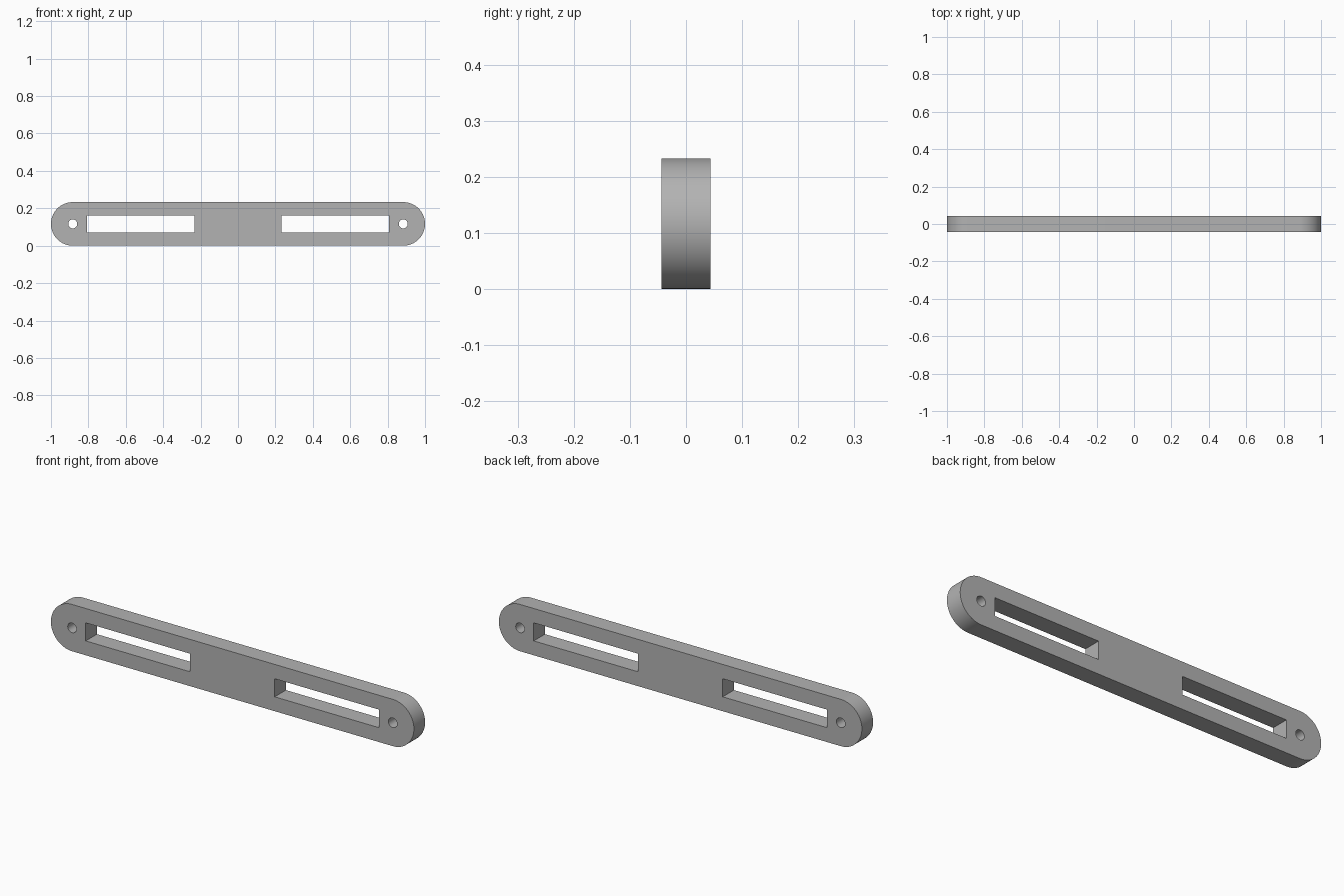
import bpy, bmesh, math

if "Cube" in bpy.data.objects:
    bpy.data.objects.remove(bpy.data.objects["Cube"], do_unlink=True)

HEIGHT, DEPTH = 0.233, 0.088
R = HEIGHT / 2
HOLE_X, HOLE_R = 1 - R, 0.024
SLOT_IN, SLOT_OUT, SLOT_HALF = 0.233, 0.808, 0.045


def arc(cx, radius, start, end, steps):
    return [(cx + radius * math.cos(start + (end - start) * i / steps),
             radius * math.sin(start + (end - start) * i / steps))
            for i in range(steps + 1)]


def add_outline(curve, points):
    spline = curve.splines.new('POLY')
    spline.points.add(len(points) - 1)
    for p, (x, y) in zip(spline.points, points):
        p.co = (x, y, 0, 1)
    spline.use_cyclic_u = True


# Flat profile: rounded bar with two slots and two screw holes
profile = bpy.data.curves.new("bar_profile", 'CURVE')
profile.dimensions = '2D'
profile.fill_mode = 'BOTH'
profile.extrude = DEPTH / 2
q = math.pi / 2
add_outline(profile, arc(1 - R, R, -q, q, 40) + arc(R - 1, R, q, 3 * q, 40))
for side in (-1, 1):
    a, b = sorted((side * SLOT_IN, side * SLOT_OUT))
    add_outline(profile, [(a, -SLOT_HALF), (b, -SLOT_HALF), (b, SLOT_HALF), (a, SLOT_HALF)])
    add_outline(profile, arc(side * HOLE_X, HOLE_R, 0, 4 * q, 32)[:-1])

# Turn the profile into a solid mesh standing upright
helper = bpy.data.objects.new("bar_helper", profile)
bpy.context.collection.objects.link(helper)
bpy.context.view_layer.update()
mesh = bpy.data.meshes.new_from_object(
    helper.evaluated_get(bpy.context.evaluated_depsgraph_get()))
bpy.data.objects.remove(helper, do_unlink=True)
mesh.name = "slotted_bar"

bm = bmesh.new()
bm.from_mesh(mesh)
bmesh.ops.remove_doubles(bm, verts=bm.verts, dist=0.0001)
for v in bm.verts:
    x, y, z = v.co
    v.co = (x, -z, y + R)
bmesh.ops.recalc_face_normals(bm, faces=bm.faces)
bm.to_mesh(mesh)
bm.free()

bar = bpy.data.objects.new("slotted_bar", mesh)
bpy.context.collection.objects.link(bar)

# Plain grey finish
grey = bpy.data.materials.new("plain_grey")
grey.use_nodes = True
color = (0.45, 0.45, 0.45, 1)
grey.diffuse_color = color
grey.node_tree.nodes["Principled BSDF"].inputs["Base Color"].default_value = color
mesh.materials.clear()
mesh.materials.append(grey)

# Smooth rounded ends, crisp edges
bpy.ops.object.select_all(action='DESELECT')
bar.select_set(True)
bpy.context.view_layer.objects.active = bar
bpy.ops.object.shade_smooth_by_angle(angle=math.radians(30))
